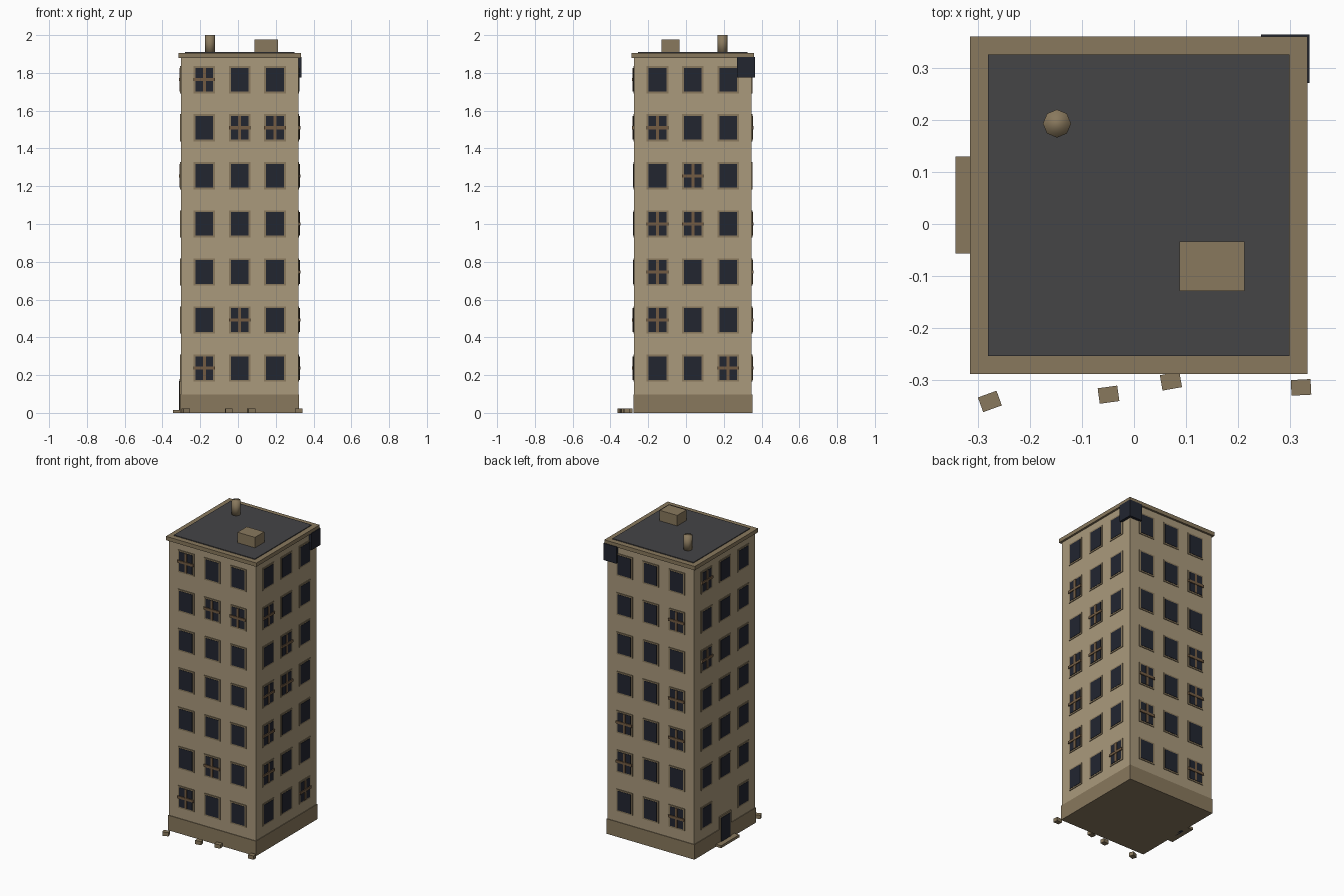
import bpy, bmesh
from math import radians
from mathutils import Matrix, Vector

if "Cube" in bpy.data.objects:
    bpy.data.objects.remove(bpy.data.objects["Cube"])

CX, CY, H = 0.009, 0.036, 0.311   # tower centre and half width


def material(name, rgb):
    m = bpy.data.materials.new(name)
    m.diffuse_color = (*rgb, 1)
    m.use_nodes = True
    m.node_tree.nodes["Principled BSDF"].inputs["Base Color"].default_value = m.diffuse_color
    return m


WALL = material("plaster", (0.40, 0.32, 0.20))
TRIM = material("stone_trim", (0.25, 0.19, 0.11))
GLASS = material("dark_glass", (0.016, 0.019, 0.03))
ROOF = material("roofing", (0.058, 0.058, 0.062))
WOOD = material("boards", (0.17, 0.105, 0.055))


def finish(name, bm, mat):
    me = bpy.data.meshes.new(name)
    bm.to_mesh(me)
    bm.free()
    me.materials.append(mat)
    ob = bpy.data.objects.new(name, me)
    bpy.context.collection.objects.link(ob)
    return ob


def add_box(bm, lo, hi, xf=Matrix()):
    lo, hi = Vector(lo), Vector(hi)
    m = Matrix.Translation((lo + hi) / 2) @ Matrix.Diagonal((*(hi - lo), 1))
    bmesh.ops.create_cube(bm, size=1, matrix=xf @ m)


def box(name, lo, hi, mat, xf=Matrix()):
    bm = bmesh.new()
    add_box(bm, lo, hi, xf)
    return finish(name, bm, mat)


def square(name, half, z0, z1, mat):
    return box(name, (CX - half, CY - half, z0), (CX + half, CY + half, z1), mat)


# Tower body, plinth and roof
square("walls", H, 0.05, 1.89, WALL)
square("plinth", H + 0.004, 0, 0.097, TRIM)
square("cornice", 0.324, 1.88, 1.905, TRIM)
square("roof_surface", 0.29, 1.89, 1.91, ROOF)

# Windows: each side is laid out facing -y, then turned about the tower axis
# Boarded windows are listed as (floor, column), columns left to right
SIDES = {
    "front": (0, [(6, 0), (5, 1), (5, 2), (1, 1), (0, 0)]),
    "right": (90, [(5, 0), (4, 1), (3, 0), (3, 1), (2, 0), (1, 0), (0, 2)]),
    "back": (180, [(5, 2), (3, 2), (2, 0), (2, 2), (1, 0), (0, 2)]),
    "left": (270, [(6, 0), (4, 0)]),
}


def side_matrix(angle):
    return Matrix.Translation((CX, CY, 0)) @ Matrix.Rotation(radians(angle), 4, 'Z')


for side, (angle, boarded) in SIDES.items():
    xf = side_matrix(angle)
    frames, panes, bars = bmesh.new(), bmesh.new(), bmesh.new()

    def panel(bm, x, z, w, h, out):
        add_box(bm, (x - w / 2, -H - out, z - h / 2), (x + w / 2, -H + 0.01, z + h / 2), xf)

    for floor in range(7):
        for col in range(3):
            if side == "left" and floor == 0 and col == 1:
                continue   # the door is here
            x, z = (col - 1) * 0.187, 0.237 + floor * 0.2545
            panel(frames, x, z, 0.115, 0.144, 0.004)
            panel(panes, x, z, 0.093, 0.125, 0.006)
            if (floor, col) in boarded:
                panel(bars, x, z, 0.016, 0.125, 0.009)
                panel(bars, x, z, 0.115, 0.016, 0.011)
    finish(side + "_window_frames", frames, TRIM)
    finish(side + "_window_glass", panes, GLASS)
    finish(side + "_window_bars", bars, WOOD)

# Door with frame and step on the left side
left = side_matrix(270)
box("door_frame", (-0.06, -H - 0.007, 0), (0.06, -H + 0.01, 0.18), TRIM, left)
box("door", (-0.047, -H - 0.010, 0), (0.047, -H + 0.01, 0.168), GLASS, left)
box("door_step", (-0.343, -0.057, 0), (-0.29, 0.13, 0.016), TRIM)

# Damaged dark corner under the cornice
box("damaged_corner", (0.244, 0.271, 1.775), (0.337, 0.364, 1.884), GLASS)

# Rooftop box and eight-sided pipe
box("roof_box", (0.087, -0.129, 1.9), (0.212, -0.034, 1.978), TRIM)
bm = bmesh.new()
bmesh.ops.create_cone(bm, cap_ends=True, segments=8, radius1=0.027, radius2=0.027,
                      depth=0.1, matrix=Matrix.Translation((-0.148, 0.193, 1.95)))
pipe = finish("roof_pipe", bm, TRIM)
for p in pipe.data.polygons:
    p.use_smooth = True

# Rubble blocks along the front
for i, (x, y, a) in enumerate([(-0.277, -0.341, 20), (-0.049, -0.328, 8),
                               (0.071, -0.302, 10), (0.321, -0.314, 3)]):
    xf = Matrix.Translation((x, y, 0)) @ Matrix.Rotation(radians(a), 4, 'Z')
    box(f"rubble_{i + 1}", (-0.019, -0.015, 0), (0.019, 0.015, 0.024), TRIM, xf)
